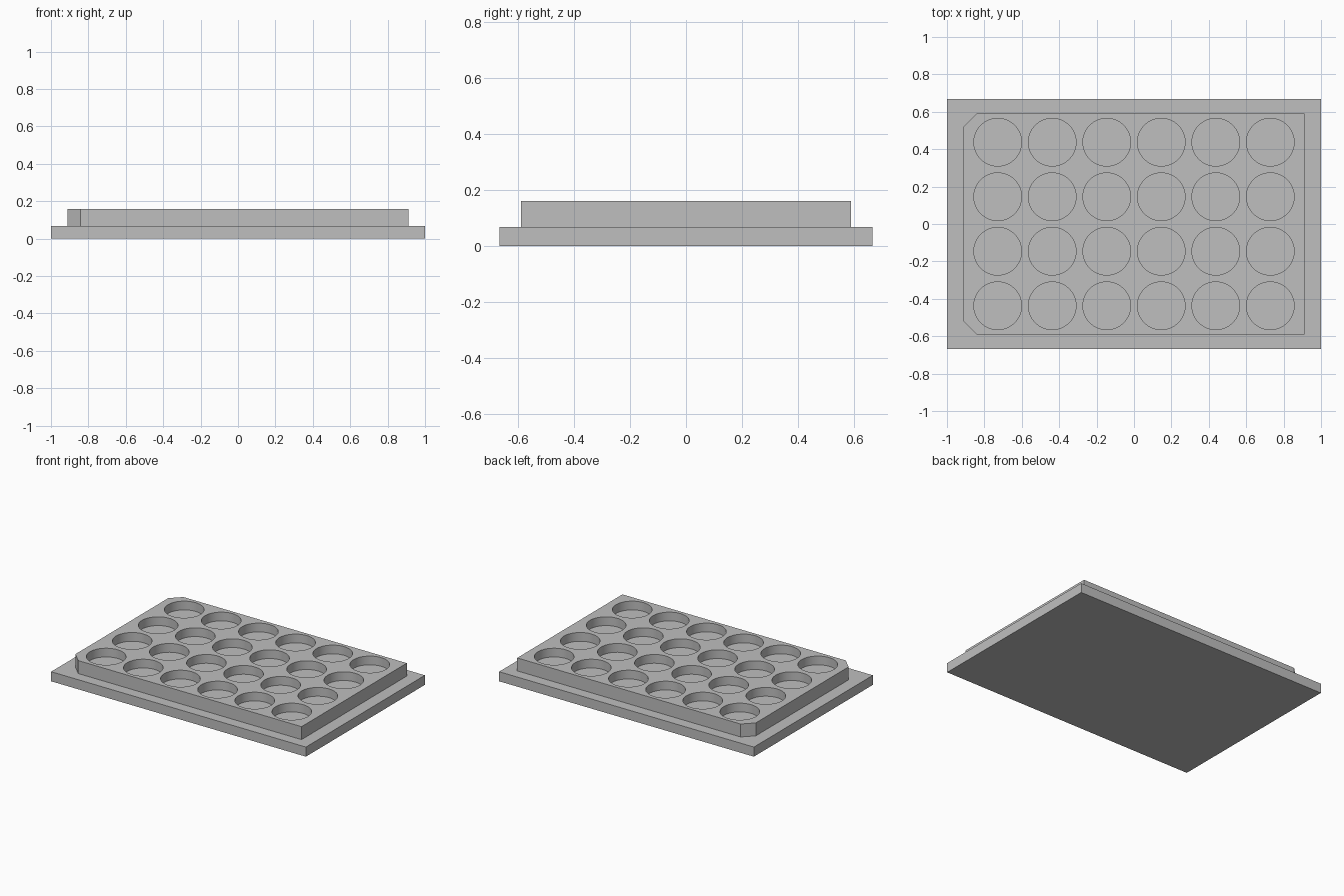
import bpy
import bmesh
from mathutils import Matrix

BASE_H, TOP_H, WELL_DEPTH = 0.068, 0.16, 0.062
PITCH, RADIUS = 0.2915, 0.1275
COLUMNS, ROWS = 6, 4

cube = bpy.data.objects.get("Cube")
if cube:
    bpy.data.objects.remove(cube, do_unlink=True)

grey = bpy.data.materials.new("light_grey")
grey.use_nodes = True
grey.diffuse_color = (0.52, 0.52, 0.52, 1)
grey.node_tree.nodes["Principled BSDF"].inputs["Base Color"].default_value = (0.52, 0.52, 0.52, 1)


def make_object(name, bm):
    bmesh.ops.recalc_face_normals(bm, faces=bm.faces)
    mesh = bpy.data.meshes.new(name)
    bm.to_mesh(mesh)
    bm.free()
    mesh.materials.append(grey)
    obj = bpy.data.objects.new(name, mesh)
    bpy.context.collection.objects.link(obj)
    return obj


def prism(name, outline, z0, z1):
    """Extrude a flat outline from z0 up to z1."""
    bm = bmesh.new()
    face = bm.faces.new([bm.verts.new((x, y, z0)) for x, y in outline])
    top = bmesh.ops.extrude_face_region(bm, geom=[face], use_keep_orig=True)
    verts = [g for g in top["geom"] if isinstance(g, bmesh.types.BMVert)]
    bmesh.ops.translate(bm, verts=verts, vec=(0, 0, z1 - z0))
    return make_object(name, bm)


# Wide flat base
w, d = 1.0, 0.667
prism("base", [(-w, -d), (w, -d), (w, d), (-w, d)], 0, BASE_H)

# Raised block with its two right-hand corners cut off
w, d, cut = 0.912, 0.59, 0.07
block = prism("well_block", [(-w + cut, -d), (w, -d), (w, d), (-w + cut, d),
                             (-w, d - cut), (-w, cut - d)], BASE_H, TOP_H)

# Grid of cylinders that cut the round wells
bm = bmesh.new()
floor_z, above = TOP_H - WELL_DEPTH, TOP_H + 0.05
for i in range(COLUMNS):
    for j in range(ROWS):
        x = (i - (COLUMNS - 1) / 2) * PITCH
        y = (j - (ROWS - 1) / 2) * PITCH
        bmesh.ops.create_cone(bm, cap_ends=True, segments=64, radius1=RADIUS, radius2=RADIUS,
                              depth=above - floor_z,
                              matrix=Matrix.Translation((x, y, (floor_z + above) / 2)))
cutter = make_object("well_cutter", bm)
cutter.hide_render = True

boolean = block.modifiers.new("wells", 'BOOLEAN')
boolean.operation = 'DIFFERENCE'
boolean.solver = 'EXACT'
boolean.object = cutter

# Apply the wells, then smooth the round walls and keep the edges sharp
bpy.ops.object.select_all(action='DESELECT')
block.select_set(True)
bpy.context.view_layer.objects.active = block
bpy.ops.object.modifier_apply(modifier=boolean.name)
bpy.data.objects.remove(cutter, do_unlink=True)
bpy.ops.object.shade_smooth_by_angle()
